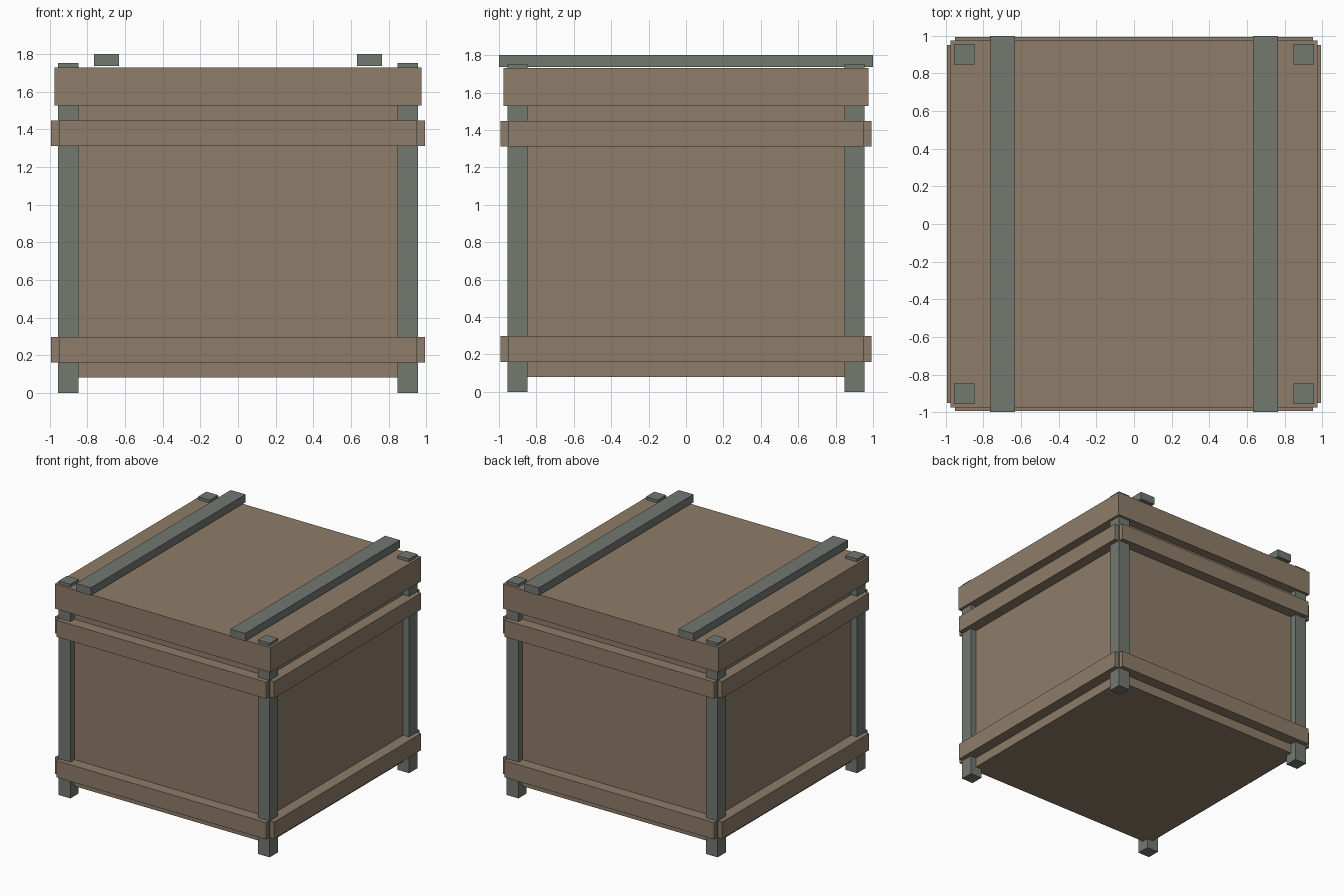
import bpy

if "Cube" in bpy.data.objects:
    bpy.data.objects.remove(bpy.data.objects["Cube"])


def material(name, rgb):
    m = bpy.data.materials.new(name)
    m.diffuse_color = (*rgb, 1)
    m.use_nodes = True
    m.node_tree.nodes["Principled BSDF"].inputs["Base Color"].default_value = m.diffuse_color
    return m


wood = material("wood", (0.275, 0.205, 0.144))
metal = material("metal", (0.17, 0.188, 0.162))


def box(name, lo, hi, mat):
    bpy.ops.mesh.primitive_cube_add(size=1, location=[(a + b) / 2 for a, b in zip(lo, hi)])
    ob = bpy.context.object
    ob.name = name
    ob.scale = [b - a for a, b in zip(lo, hi)]
    bpy.ops.object.transform_apply(location=False, rotation=False, scale=True)
    ob.data.materials.append(mat)
    return ob


# Crate body and lid
box("crate_body", (-0.902, -0.902, 0.08), (0.902, 0.902, 1.60), wood)
box("lid", (-0.976, -0.976, 1.528), (0.976, 0.976, 1.73), wood)

# Corner posts, poking through the lid
for sx, side in ((-1, "left"), (1, "right")):
    for sy, end in ((-1, "front"), (1, "back")):
        x, y, h = sx * 0.902, sy * 0.902, 0.0535
        box(f"{end}_{side}_post", (x - h, y - h, 0), (x + h, y + h, 1.753), metal)

# Lower and upper rails around the four sides
for level, z0, z1 in (("lower", 0.16, 0.297), ("upper", 1.311, 1.447)):
    for s, end, side in ((-1, "front", "left"), (1, "back", "right")):
        a, b = sorted((s * 0.89, s * 0.993))
        box(f"{level}_{end}_rail", (-0.95, a, z0), (0.95, b, z1), wood)
        box(f"{level}_{side}_rail", (a, -0.95, z0), (b, 0.95, z1), wood)

# Battens across the lid
for s, side in ((-1, "left"), (1, "right")):
    x = s * 0.699
    box(f"{side}_lid_batten", (x - 0.067, -1, 1.736), (x + 0.067, 1, 1.80), metal)
